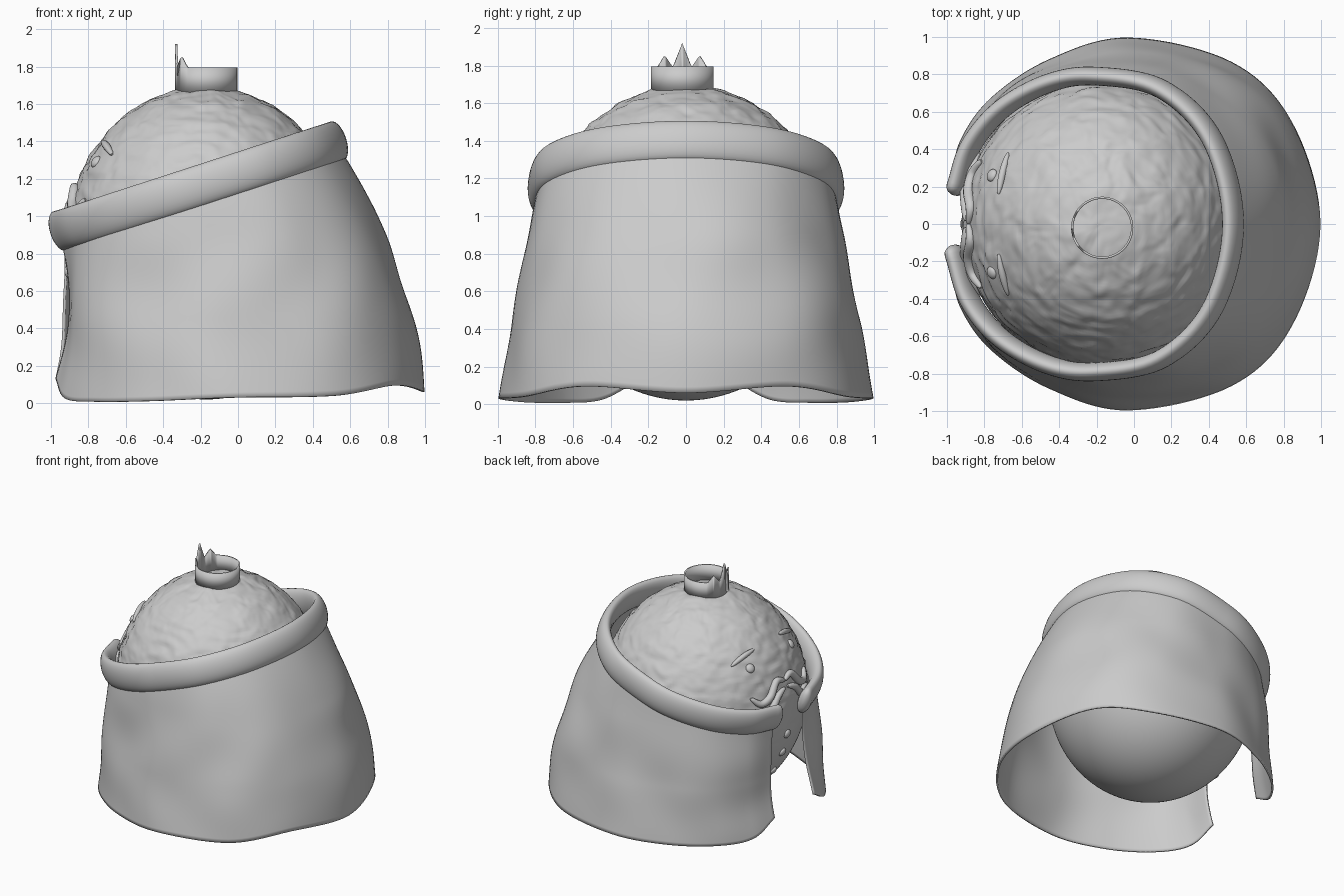
import bpy, bmesh, math
from mathutils import Vector, noise

if "Cube" in bpy.data.objects:
    bpy.data.objects.remove(bpy.data.objects["Cube"])

BALL_C, BALL_R = Vector((-0.17, 0, 0.855)), Vector((0.75, 0.775, 0.835))


def finish(name, bm, angle=40):
    bmesh.ops.recalc_face_normals(bm, faces=bm.faces)
    me = bpy.data.meshes.new(name)
    bm.to_mesh(me)
    bm.free()
    ob = bpy.data.objects.new(name, me)
    bpy.context.collection.objects.link(ob)
    bpy.ops.object.select_all(action='DESELECT')
    ob.select_set(True)
    bpy.context.view_layer.objects.active = ob
    bpy.ops.object.shade_smooth_by_angle(angle=math.radians(angle))
    return ob


def spline(pts, steps):
    """Smooth curve through the points."""
    p = [Vector(q) for q in pts]
    p = [2 * p[0] - p[1]] + p + [2 * p[-1] - p[-2]]
    out = []
    for i in range(1, len(p) - 2):
        a, b, c, d = p[i - 1:i + 3]
        for k in range(steps):
            t = k / steps
            out.append(0.5 * (2 * b + (c - a) * t + (2 * a - 5 * b + 4 * c - d) * t * t
                              + (3 * b - a - 3 * c + d) * t ** 3))
    return out + [p[-2]]


def both_sides(half):
    """Mirror a half path across y = 0; the last point lies on the back."""
    return half + [(x, -y, z) for x, y, z in reversed(half[:-1])]


def bridge(bm, rows, closed):
    for r0, r1 in zip(rows, rows[1:]):
        n = len(r0)
        for j in range(n if closed else n - 1):
            bm.faces.new((r0[j], r0[(j + 1) % n], r1[(j + 1) % n], r1[j]))


def on_ball(y, z, lift=0.0):
    """Point on the front (-x) of the ball."""
    dy, dz = y / BALL_R.y, (z - BALL_C.z) / BALL_R.z
    x = BALL_C.x - BALL_R.x * math.sqrt(max(0, 1 - dy * dy - dz * dz))
    return Vector((x - lift, y, z))


# Ball body with a rough upper skin
bm = bmesh.new()
bmesh.ops.create_uvsphere(bm, u_segments=224, v_segments=144, radius=1)
for v in bm.verts:
    d = v.co.copy()
    q = Vector((d.x * 7, d.y * 7, d.z * 15))
    q += noise.noise_vector(d * 4) * 0.8
    rough = min(1, max(0, (d.z + 0.35) * 2))
    h = noise.noise(q) * 0.013 + noise.noise(q * 2.3) * 0.005
    s = 1 + rough * h
    v.co = BALL_C + Vector((d.x * BALL_R.x, d.y * BALL_R.y, d.z * BALL_R.z)) * s
finish("ball_body", bm, 60)

# Collar: flattened tube on a tilted plane, open at the front
SLOPE = 0.325
half = [(-0.945, 0.20), (-0.87, 0.42), (-0.70, 0.62), (-0.45, 0.755),
        (-0.2, 0.79), (0.15, 0.72), (0.42, 0.45), (0.53, 0)]
collar = both_sides([(x, y, 0.93 + (x + 0.92) * SLOPE) for x, y in half])
collar[-1] = (-0.955, -0.16, 0.92)
path = spline(collar, 10)
normal = Vector((-SLOPE, 0, 1)).normalized()
bm = bmesh.new()
rows = []
last = len(path) - 1
sections = []
for i, p in enumerate(path):
    tan = (path[min(i + 1, last)] - path[max(i - 1, 0)]).normalized()
    if i in (0, last):
        sign = -1 if i == 0 else 1
        caps = [(p + tan * sign * 0.05 * math.sin(a), tan, math.cos(a))
                for a in (0, 0.4, 0.8, 1.2, 1.5)]
        sections += caps[::-1] if i == 0 else caps
    else:
        sections.append((p, tan, 1))
for p, tan, s in sections:
    side = tan.cross(normal)
    rows.append([bm.verts.new(p + normal * (0.11 * s * math.sin(a)) + side * (0.05 * s * math.cos(a)))
                 for a in (2 * math.pi * k / 28 for k in range(28))])
bridge(bm, rows, True)
bm.faces.new(rows[0])
bm.faces.new(rows[-1])
finish("collar", bm, 60)

# Cape: lofted from collar through a middle line to the wavy hem
mid = both_sides([(x, y, 0) for x, y in
                  [(-0.915, 0.24), (-0.87, 0.45), (-0.73, 0.65), (-0.45, 0.81),
                   (-0.1, 0.895), (0.4, 0.80), (0.73, 0.49), (0.86, 0)]])
hem = both_sides([(-0.97, 0.25, 0.13), (-0.92, 0.45, 0.025), (-0.76, 0.67, 0.008),
                  (-0.45, 0.875, 0.012), (-0.03, 0.99, 0.03), (0.52, 0.86, 0.04),
                  (0.84, 0.54, 0.095), (0.99, 0, 0.06)])
mid, hem = spline(mid, 10), spline(hem, 10)
bm = bmesh.new()
rows = []
for k in range(41):
    t = k / 40
    wa, wb, wc = 2 * (t - 0.5) * (t - 1), 4 * t * (1 - t), 2 * t * (t - 0.5)
    row = []
    for a, b, c in zip(path, mid, hem):
        a = a - normal * 0.06
        m = Vector((b.x, b.y, (a.z + c.z) / 2))
        p = a * wa + m * wb + c * wc
        out = Vector((p.x, p.y, 0)).normalized()
        p += out * noise.noise(p * 2.2) * 0.03 * math.sin(math.pi * t)
        row.append(bm.verts.new(p))
    rows.append(row)
bridge(bm, rows, False)
cape = finish("cape", bm, 60)
mod = cape.modifiers.new("thickness", 'SOLIDIFY')
mod.thickness = 0.014
mod.offset = 0

# Crown: thin band with three points at the front
bm = bmesh.new()
low, high = [], []
for k in range(120):
    a = 2 * math.pi * k / 120
    top = 1.795
    for mid_a, w, h in ((0, 0.30, 0.125), (-0.62, 0.28, 0.055), (0.62, 0.28, 0.055)):
        top = max(top, 1.795 + h * (1 - abs(a - math.pi - mid_a) / w))
    x, y = -0.17 + 0.16 * math.cos(a), -0.02 + 0.16 * math.sin(a)
    low.append(bm.verts.new((x, y, 1.66)))
    high.append(bm.verts.new((x, y, top)))
bridge(bm, [low, high], True)
crown = finish("crown", bm)
mod = crown.modifiers.new("thickness", 'SOLIDIFY')
mod.thickness = 0.012
mod.offset = 0


# Face strands: brows and curled moustache
def strand(name, pts, radius):
    path = spline([on_ball(y, z, 0.008) for y, z in pts], 8)
    n = len(path) - 1
    bm = bmesh.new()
    rows = []
    for i, p in enumerate(path):
        tan = (path[min(i + 1, n)] - path[max(i - 1, 0)]).normalized()
        out = (p - BALL_C).normalized()
        side = tan.cross(out).normalized()
        r = radius * (0.25 + 0.75 * math.sin(math.pi * i / n) ** 0.5 if 0 < i < n else 0.25)
        rows.append([bm.verts.new(p + (out * math.sin(a) + side * math.cos(a)) * r)
                     for a in (2 * math.pi * k / 12 for k in range(12))])
    bridge(bm, rows, True)
    bm.faces.new(rows[0])
    bm.faces.new(rows[-1])
    finish(name, bm, 60)


# Flattened studs: eyes and buttons
def stud(name, y, z, radius):
    bm = bmesh.new()
    bmesh.ops.create_uvsphere(bm, u_segments=24, v_segments=12, radius=radius)
    p = on_ball(y, z)
    rot = (p - BALL_C).to_track_quat('Z', 'Y')
    for v in bm.verts:
        v.co.z *= 0.6
        v.co = p + rot @ v.co
    finish(name, bm, 60)


for s, tag in ((1, "left"), (-1, "right")):
    strand("brow_" + tag, [(s * 0.16, 1.40), (s * 0.27, 1.375), (s * 0.38, 1.33)], 0.02)
    strand("moustache_upper_" + tag, [(0, 1.13), (s * 0.09, 1.15), (s * 0.18, 1.06),
                                      (s * 0.27, 1.03), (s * 0.34, 1.09)], 0.03)
    strand("moustache_lower_" + tag, [(s * 0.02, 1.08), (s * 0.11, 1.04), (s * 0.19, 0.96),
                                      (s * 0.28, 0.97), (s * 0.38, 0.92)], 0.03)
    stud("eye_" + tag, s * 0.26, 1.29, 0.035)
for i, z in enumerate((0.70, 0.54, 0.37)):
    stud("button_%d" % (i + 1), 0, z, 0.035)
